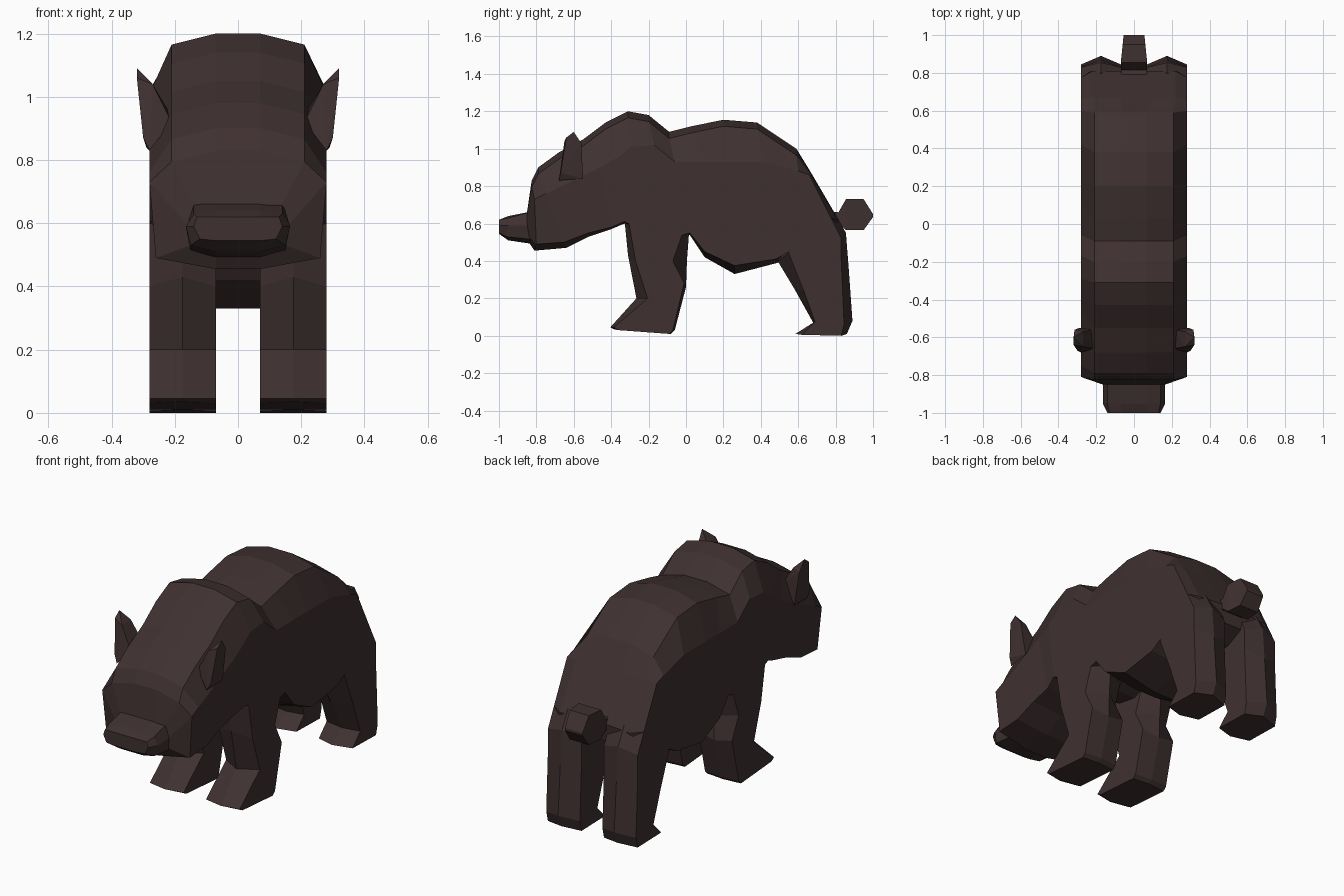
import bpy
import bmesh

default_cube = bpy.data.objects.get("Cube")
if default_cube:
    bpy.data.objects.remove(default_cube, do_unlink=True)

# One dark brown colour for the whole animal
FUR_COLOUR = (0.05, 0.03, 0.03, 1)
fur = bpy.data.materials.new("dark_brown_fur")
fur.use_nodes = True
fur.diffuse_color = FUR_COLOUR
shader = next(n for n in fur.node_tree.nodes if n.type == "BSDF_PRINCIPLED")
shader.inputs["Base Color"].default_value = FUR_COLOUR
shader.inputs["Roughness"].default_value = 0.9


def finish(name, bm):
    """Turn a bmesh into a flat-shaded object with the fur material."""
    bmesh.ops.recalc_face_normals(bm, faces=bm.faces[:])
    mesh = bpy.data.meshes.new(name)
    bm.to_mesh(mesh)
    bm.free()
    mesh.materials.append(fur)
    obj = bpy.data.objects.new(name, mesh)
    bpy.context.collection.objects.link(obj)
    return obj


def loft(name, rings):
    """Skin a list of equal-length closed rings and cap both ends."""
    bm = bmesh.new()
    loops = [[bm.verts.new(point) for point in ring] for ring in rings]
    for lower, upper in zip(loops, loops[1:]):
        count = len(lower)
        for i in range(count):
            j = (i + 1) % count
            bm.faces.new((lower[i], lower[j], upper[j], upper[i]))
    bm.faces.new(loops[0])
    bm.faces.new(loops[-1])
    return finish(name, bm)


def hull(name, points):
    """Wrap a handful of points in a convex solid."""
    bm = bmesh.new()
    for point in points:
        bm.verts.new(point)
    bmesh.ops.convex_hull(bm, input=bm.verts[:])
    return finish(name, bm)


def mirrored(points, side):
    return [(side * x, y, z) for x, y, z in points]


def ring_from(half):
    """Close a right-hand half outline with its reflection."""
    return half + mirrored(half, -1)[::-1]


def torso_ring(top, shoulder, low, bottom, widths, drop=0.035):
    """Ten-sided section; each argument is a (y, z) pair on the side profile."""
    flat, crown, broad, under = widths
    half = [
        (flat, top[0], top[1]),
        (crown, top[0], top[1] - drop),
        (broad, shoulder[0], shoulder[1]),
        (under, low[0], low[1]),
        (flat, bottom[0], bottom[1]),
    ]
    return ring_from(half)


# Body and head: top, shoulder, lower edge and belly profile points
HEAD = (0.07, 0.21, 0.28, 0.26)
TRUNK = (0.07, 0.21, 0.28, 0.28)
RUMP = (0.07, 0.22, 0.28, 0.28)
FACE = (0.07, 0.14, 0.165, 0.15)
head_profile = [
    ((-.825, .83), (-.81, .73), (-.80, .49), (-.81, .455)),
    ((-.79, .90), (-.75, .76), (-.65, .50), (-.64, .47)),
    ((-.68, .98), (-.58, .84), (-.52, .55), (-.52, .53)),
    ((-.55, 1.05), (-.46, .90), (-.40, .58), (-.40, .57)),
]
trunk_profile = [
    ((-.43, 1.14), (-.37, .95), (-.33, .61), (-.33, .60)),
    ((-.31, 1.2), (-.29, 1.01), (-.20, .55), (-.20, .52)),
    ((-.20, 1.18), (-.17, 1.02), (-.08, .52), (-.08, .5)),
    ((-.09, 1.09), (-.06, .93), (.02, .55), (.02, .54)),
    ((.03, 1.12), (.10, .93), (.10, .45), (.10, .42)),
    ((.20, 1.155), (.22, .93), (.26, .375), (.26, .33)),
    ((.38, 1.14), (.42, .93), (.48, .41), (.49, .39)),
    ((.59, 1.0), (.60, .88), (.57, .46), (.57, .46)),
]
rump_profile = [
    ((.67, .87), (.66, .86), (.70, .48), (.70, .48)),
    ((.81, .63), (.775, .63), (.79, .53), (.80, .53)),
]
body_rings = [torso_ring((-.85, .66), (-.85, .6), (-.84, .53), (-.84, .5), FACE, 0)]
body_rings += [torso_ring(*station, HEAD) for station in head_profile]
body_rings += [torso_ring(*station, TRUNK) for station in trunk_profile]
body_rings += [torso_ring(*station, RUMP, 0.01) for station in rump_profile]
loft("body", body_rings)

# Snout with a blunt, narrowed nose
NOSE = (0.07, 0.13, 0.14, 0.12)
loft("snout", [
    torso_ring((-.80, .67), (-.80, .59), (-.78, .51), (-.78, .485), FACE, 0),
    torso_ring((-.95, .64), (-.95, .59), (-.96, .53), (-.95, .51), FACE, 0.01),
    torso_ring((-1, .62), (-1, .59), (-1, .55), (-1, .545), NOSE, 0),
])


# Legs: hexagonal sections with a ridge down the front and back
INNER, RIDGE, OUTER = 0.07, 0.175, 0.28


def leg(name, levels, side):
    rings = []
    for front_ridge, front_edge, back_edge, back_ridge in levels:
        section = [
            (INNER, *front_edge),
            (RIDGE, *front_ridge),
            (OUTER, *front_edge),
            (OUTER, *back_edge),
            (RIDGE, *back_ridge),
            (INNER, *back_edge),
        ]
        rings.append(mirrored(section, side))
    return loft(name, rings)


front_levels = [
    ((-.33, .63), (-.31, .63), (.00, .60), (.02, .60)),
    ((-.31, .43), (-.27, .40), (-.07, .40), (.005, .40)),
    ((-.265, .20), (-.205, .20), (-.01, .28), (.00, .26)),
    ((-.405, .045), (-.385, .045), (-.07, .03), (-.06, .03)),
    ((-.385, .035), (-.36, .03), (-.09, .01), (-.08, .01)),
]
hind_levels = [
    ((.55, .60), (.58, .60), (.775, .63), (.80, .65)),
    ((.49, .40), (.55, .44), (.83, .52), (.855, .55)),
    ((.58, .25), (.63, .24), (.83, .40), (.87, .36)),
    ((.68, .07), (.69, .075), (.845, .06), (.89, .08)),
    ((.585, .01), (.62, .005), (.83, 0), (.86, .01)),
]

# Ear: a thin outward-leaning wedge
ear_points = [
    (.21, -.66, .92), (.21, -.56, .94),
    (.28, -.68, .83), (.29, -.55, .84), (.30, -.67, .87),
    (.27, -.65, 1.04), (.27, -.57, 1.04),
    (.32, -.64, 1.06), (.32, -.60, 1.09), (.315, -.56, 1.03),
]

for label, side in (("left", 1), ("right", -1)):
    leg(label + "_front_leg", front_levels, side)
    leg(label + "_hind_leg", hind_levels, side)
    hull(label + "_ear", mirrored(ear_points, side))


# Tail: a short root swelling into a faceted stub
def tail_ring(y, low, high, width):
    return ring_from([(width, y, high), (width, y, low)])


loft("tail", [
    tail_ring(.74, .57, .67, .06),
    tail_ring(.815, .60, .66, .07),
    tail_ring(.855, .565, .73, .07),
    tail_ring(.95, .565, .73, .06),
    tail_ring(1, .635, .65, .055),
])
